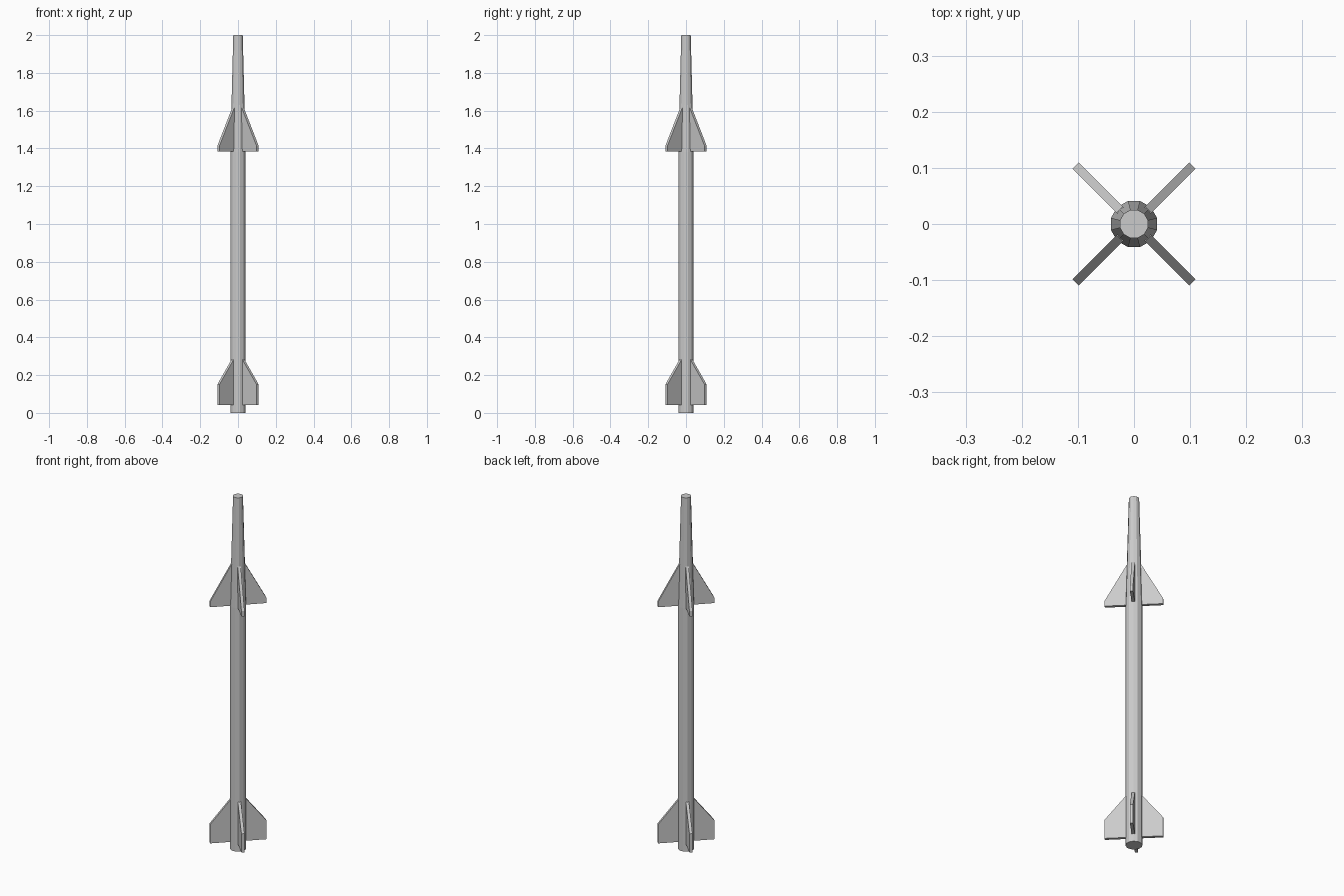
import bpy, bmesh, math
from mathutils import Matrix

if "Cube" in bpy.data.objects:
    bpy.data.objects.remove(bpy.data.objects["Cube"])

SIDES = 12


def make_object(name, bm):
    bmesh.ops.recalc_face_normals(bm, faces=bm.faces)
    mesh = bpy.data.meshes.new(name)
    bm.to_mesh(mesh)
    bm.free()
    obj = bpy.data.objects.new(name, mesh)
    bpy.context.collection.objects.link(obj)
    return obj


def lathe(name, profile):
    """Closed faceted tube from (radius to flat, z) pairs, flats facing the axes."""
    bm = bmesh.new()
    rings = []
    for r, z in profile:
        r /= math.cos(math.pi / SIDES)
        angles = [(i + 0.5) * math.tau / SIDES for i in range(SIDES)]
        rings.append([bm.verts.new((r * math.cos(a), r * math.sin(a), z)) for a in angles])
    for low, high in zip(rings, rings[1:]):
        for i in range(SIDES):
            j = (i + 1) % SIDES
            bm.faces.new((low[i], low[j], high[j], high[i]))
    bm.faces.new(rings[0])
    bm.faces.new(rings[-1])
    return make_object(name, bm)


def fin(name, outline, angle, thickness=0.016):
    """Flat plate from a (radius, z) outline, turned about the body axis."""
    bm = bmesh.new()
    face = bm.faces.new([bm.verts.new((r, -thickness / 2, z)) for r, z in outline])
    new = bmesh.ops.extrude_face_region(bm, geom=[face])["geom"]
    verts = [v for v in new if isinstance(v, bmesh.types.BMVert)]
    bmesh.ops.translate(bm, verts=verts, vec=(0, thickness, 0))
    bmesh.ops.rotate(bm, verts=bm.verts, cent=(0, 0, 0), matrix=Matrix.Rotation(angle, 3, 'Z'))
    return make_object(name, bm)


# Straight body and tapered nose with a flat tip
lathe("body", [(0.041, 0), (0.041, 1.38), (0.025, 2.0)])

# Four forward and four tail fins on the diagonals
forward = [(0.03, 1.383), (0.147, 1.383), (0.147, 1.413), (0.036, 1.615), (0.03, 1.615)]
tail = [(0.03, 0.043), (0.147, 0.043), (0.147, 0.15), (0.04, 0.283), (0.03, 0.283)]
for i in range(4):
    angle = math.radians(45 + 90 * i)
    fin(f"forward_fin_{i + 1}", forward, angle)
    fin(f"tail_fin_{i + 1}", tail, angle)
